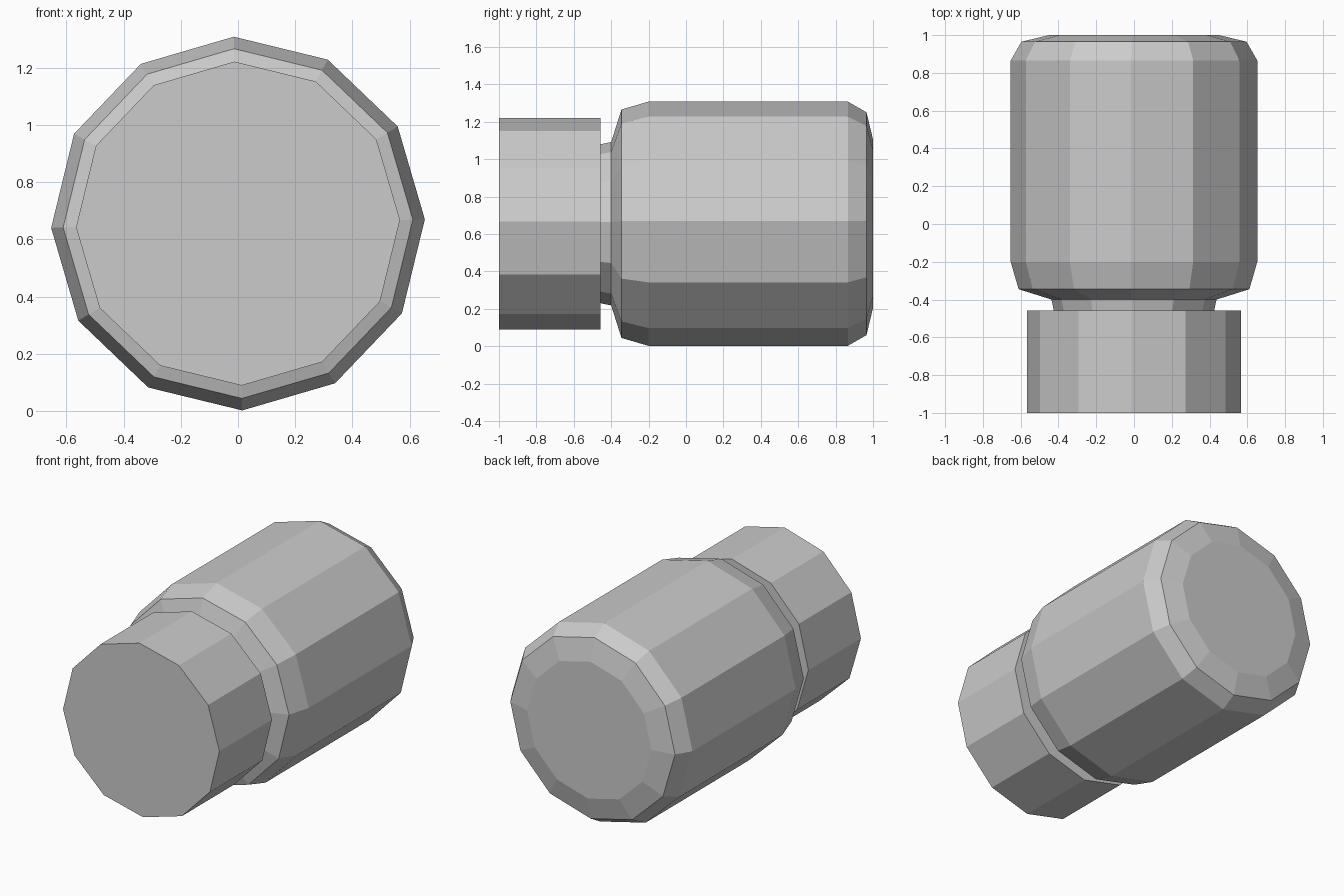
import bpy, bmesh, math

if "Cube" in bpy.data.objects:
    bpy.data.objects.remove(bpy.data.objects["Cube"])

SIDES = 12
CENTRE_Z = 0.655
TURN = math.radians(1.3)


def lathe(name, profile, cap_start=False, cap_end=False):
    """Sweep (y, radius) points around the long axis into a faceted part."""
    bm = bmesh.new()
    rings = []
    for y, r in profile:
        angles = [TURN + math.tau * i / SIDES for i in range(SIDES)]
        rings.append([bm.verts.new((r * math.cos(a), y, CENTRE_Z + r * math.sin(a)))
                      for a in angles])
    for a, b in zip(rings, rings[1:]):
        for i in range(SIDES):
            j = (i + 1) % SIDES
            bm.faces.new((a[i], b[i], b[j], a[j]))
    if cap_start:
        bm.faces.new(rings[0])
    if cap_end:
        bm.faces.new(rings[-1][::-1])
    mesh = bpy.data.meshes.new(name)
    bm.to_mesh(mesh)
    bm.free()
    obj = bpy.data.objects.new(name, mesh)
    bpy.context.collection.objects.link(obj)
    return obj


# Lid: straight drum whose rear face steps in to the neck
lathe("lid", [(-1.0, 0.566), (-0.457, 0.566), (-0.457, 0.425)], cap_start=True)

# Jar: short neck, shoulder, straight wall and rounded base
lathe("jar_body", [(-0.457, 0.425), (-0.4, 0.437), (-0.345, 0.611), (-0.2, 0.653),
                   (0.865, 0.653), (0.965, 0.596), (1.0, 0.45)], cap_end=True)
